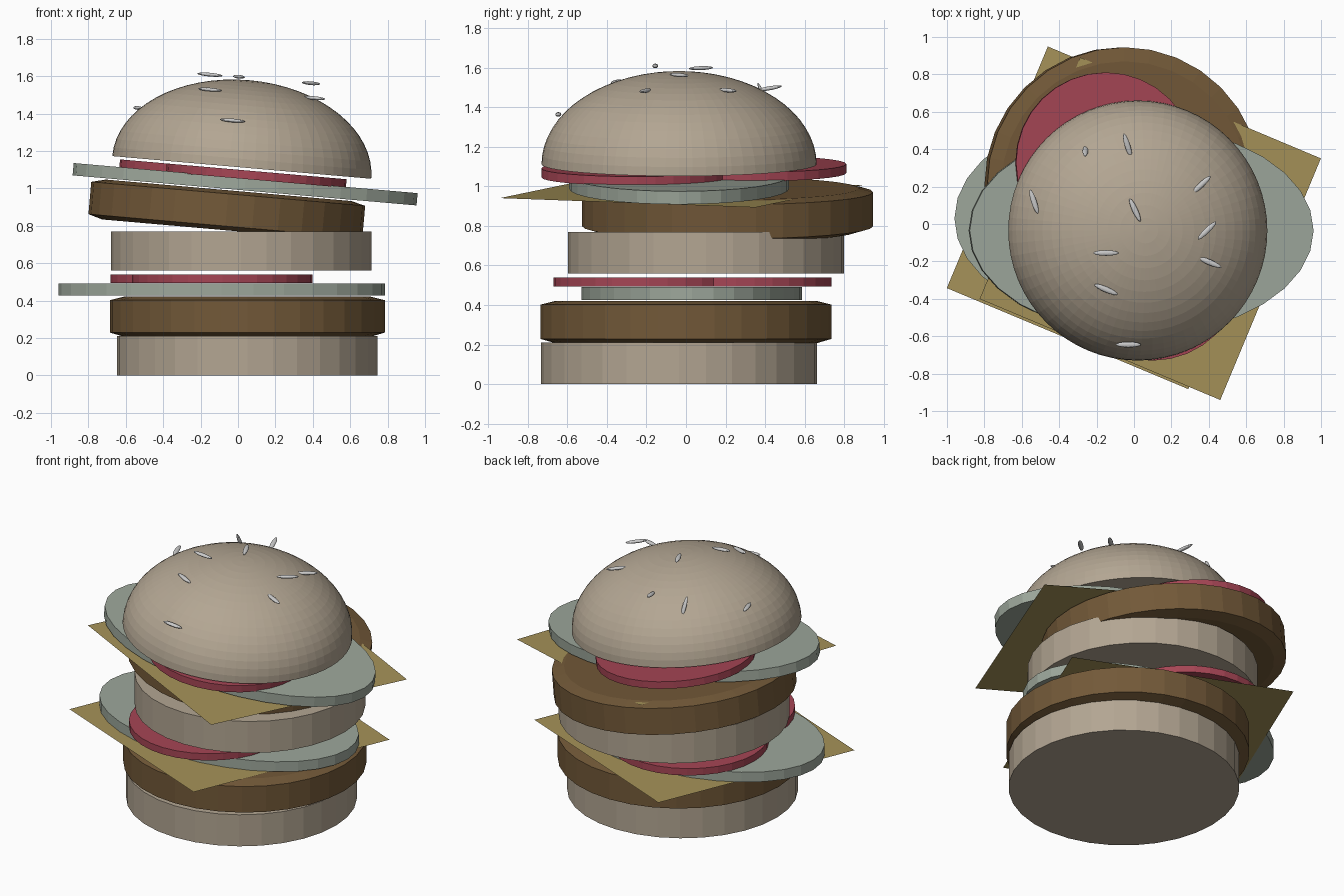
import bpy, bmesh, math
from mathutils import Matrix

if "Cube" in bpy.data.objects:
    bpy.data.objects.remove(bpy.data.objects["Cube"])

TILT = math.radians(5)


def material(name, rgb):
    m = bpy.data.materials.new(name)
    m.diffuse_color = (*rgb, 1)
    m.use_nodes = True
    m.node_tree.nodes["Principled BSDF"].inputs["Base Color"].default_value = m.diffuse_color
    return m


BUN = material("bun", (0.45, 0.38, 0.29))
MEAT = material("meat", (0.17, 0.10, 0.04))
CHEESE = material("cheese", (0.38, 0.29, 0.10))
TOMATO = material("tomato", (0.38, 0.06, 0.09))
LETTUCE = material("lettuce", (0.34, 0.39, 0.33))


def finish(bm, name, loc, tilt, mat):
    bmesh.ops.recalc_face_normals(bm, faces=bm.faces)
    me = bpy.data.meshes.new(name)
    bm.to_mesh(me)
    bm.free()
    if mat:
        me.materials.append(mat)
    ob = bpy.data.objects.new(name, me)
    ob.matrix_world = Matrix.Translation(loc) @ Matrix.Rotation(tilt, 4, 'Y')
    bpy.context.collection.objects.link(ob)
    return ob


def lathe(name, profile, loc, mat, tilt=0.0, sides=32, stretch=1.0):
    """Revolve (radius, z) points, capping the ends; stretch widens y."""
    bm = bmesh.new()
    rings = []
    for r, z in profile:
        rings.append([bm.verts.new((r * math.cos(a), r * stretch * math.sin(a), z))
                      for a in (2 * math.pi * i / sides for i in range(sides))])
    for lo, hi in zip(rings, rings[1:]):
        for i in range(sides):
            j = (i + 1) % sides
            bm.faces.new((lo[i], lo[j], hi[j], hi[i]))
    bm.faces.new(rings[0][::-1])
    bm.faces.new(rings[-1])
    return finish(bm, name, loc, tilt, mat)


def disc(name, r, h, loc, mat, tilt=0.0, stretch=1.0):
    return lathe(name, [(r, -h / 2), (r, h / 2)], loc, mat, tilt, 32, stretch)


def patty(name, loc, tilt=0.0):
    prof = [(0.66, -0.107), (0.735, -0.085), (0.735, 0.088), (0.66, 0.107)]
    return lathe(name, prof, loc, MEAT, tilt)


def cheese(name, loc, tilt=0.0):
    bm = bmesh.new()
    bmesh.ops.create_grid(bm, x_segments=1, y_segments=1, size=0.70,
                          matrix=Matrix.Rotation(math.radians(-22.7), 4, 'Z'))
    return finish(bm, name, loc, tilt, CHEESE)


# lower, level stack
disc("bottom_bun", 0.697, 0.21, (0.05, -0.035, 0.105), BUN)
patty("lower_patty", (0.05, 0.0, 0.314))
cheese("lower_cheese", (-0.085, 0.033, 0.425))
disc("lower_lettuce", 0.873, 0.066, (-0.087, 0.03, 0.459), LETTUCE, 0, 0.638)
disc("lower_tomato_front", 0.4825, 0.046, (-0.083, -0.188, 0.517), TOMATO)
disc("lower_tomato_back", 0.4825, 0.046, (-0.198, 0.252, 0.517), TOMATO)
disc("middle_bun", 0.697, 0.21, (0.017, 0.102, 0.665), BUN)

# upper, tilted stack
patty("upper_patty", (-0.06, 0.21, 0.883), TILT)
cheese("upper_cheese", (0.087, -0.025, 0.973), TILT)
disc("upper_lettuce", 0.923, 0.066, (0.038, -0.035, 1.022), LETTUCE, TILT, 0.603)
disc("upper_tomato_front", 0.4825, 0.046, (0.098, -0.248, 1.068), TOMATO, TILT)
disc("upper_tomato_back", 0.4825, 0.046, (-0.152, 0.328, 1.09), TOMATO, TILT)

# domed top bun
N = 16
dome = [(0.695 * math.cos(t), 0.468 * math.sin(t))
        for t in (math.pi / 2 * min(i, N - 0.02) / N for i in range(N + 1))]
lathe("top_bun", dome, (0.02, -0.035, 1.112), BUN, TILT, 64)

# sesame seeds: x, y, z, heading, pitch (degrees)
seeds = [
    (-0.26, 0.39, 1.46, 75, 65), (-0.035, 0.42, 1.495, 108, -8),
    (0.36, 0.21, 1.485, 43, 0), (0.005, 0.075, 1.597, -65, 0),
    (-0.535, 0.12, 1.43, -72, 0), (-0.15, -0.155, 1.608, 0, 0),
    (0.39, -0.035, 1.562, 44, 0), (0.405, -0.205, 1.483, -23, 0),
    (-0.15, -0.35, 1.528, -23, 0), (-0.03, -0.645, 1.363, 0, 0),
]
for n, (x, y, z, head, pitch) in enumerate(seeds, 1):
    bm = bmesh.new()
    shape = (Matrix.Rotation(math.radians(head), 4, 'Z')
             @ Matrix.Rotation(math.radians(pitch), 4, 'Y')
             @ Matrix.Diagonal((0.068, 0.015, 0.01, 1)))
    bmesh.ops.create_uvsphere(bm, u_segments=16, v_segments=10, radius=1, matrix=shape)
    finish(bm, f"sesame_seed_{n}", (x, y, z), TILT, None)
